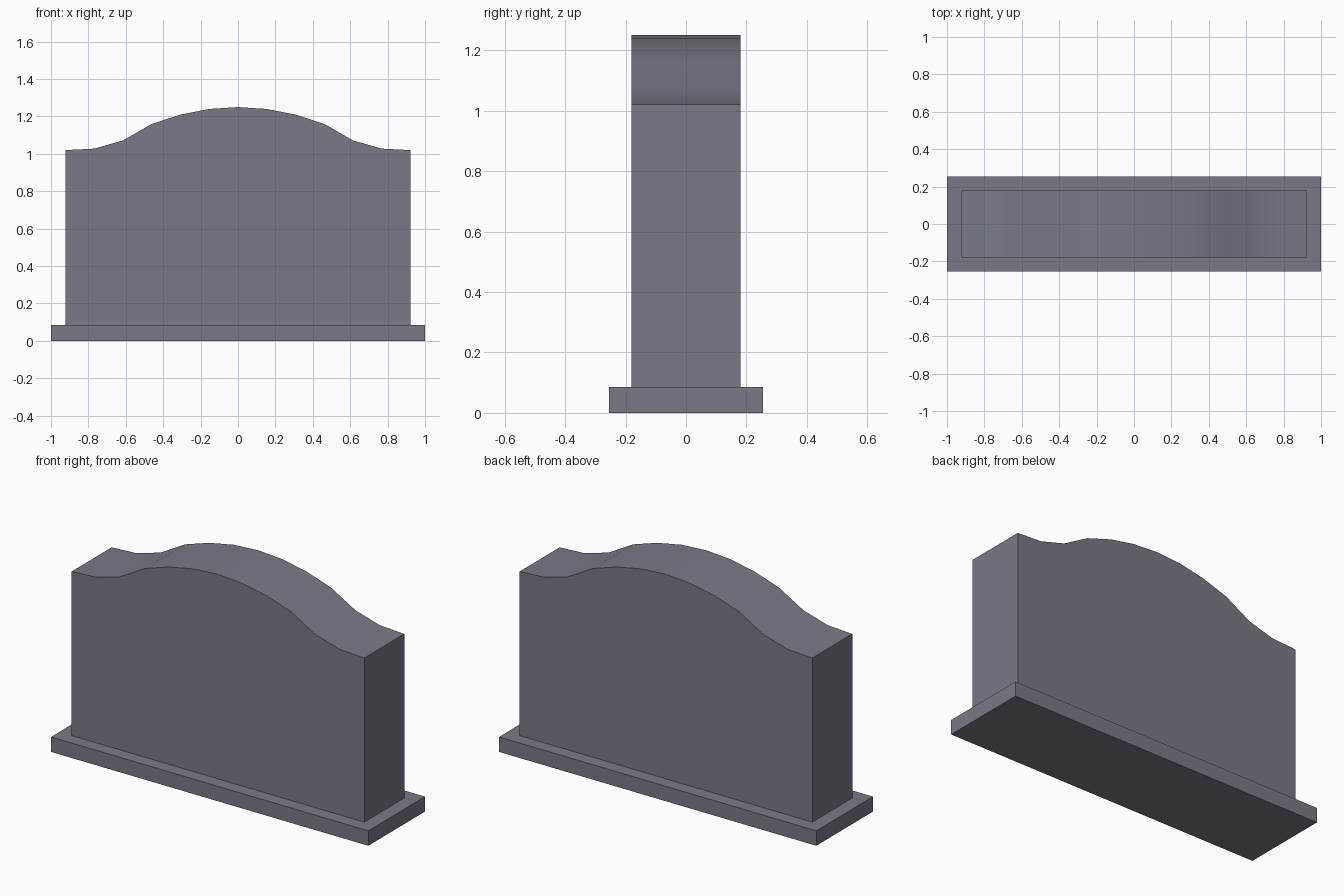
import bpy, bmesh, math

if "Cube" in bpy.data.objects:
    bpy.data.objects.remove(bpy.data.objects["Cube"])

stone = bpy.data.materials.new("blue_grey_stone")
stone.diffuse_color = (0.19, 0.195, 0.24, 1.0)
stone.use_nodes = True
stone.node_tree.nodes["Principled BSDF"].inputs["Base Color"].default_value = stone.diffuse_color


def extrude_profile(name, outline, half_depth):
    """Extrude an x-z outline symmetrically along y."""
    bm = bmesh.new()
    face = bm.faces.new([bm.verts.new((x, -half_depth, z)) for x, z in outline])
    result = bmesh.ops.extrude_face_region(bm, geom=[face])
    verts = [v for v in result["geom"] if isinstance(v, bmesh.types.BMVert)]
    bmesh.ops.translate(bm, verts=verts, vec=(0, 2 * half_depth, 0))
    bmesh.ops.recalc_face_normals(bm, faces=bm.faces[:])
    mesh = bpy.data.meshes.new(name)
    bm.to_mesh(mesh)
    bm.free()
    mesh.materials.append(stone)
    obj = bpy.data.objects.new(name, mesh)
    bpy.context.collection.objects.link(obj)
    return obj


# Base slab
BASE_TOP = 0.085
extrude_profile("base_plinth", [(-1, 0), (1, 0), (1, BASE_TOP), (-1, BASE_TOP)], 0.255)

# Upright slab with a serpentine crest, heights from the centre outwards
heights = [1.25, 1.24, 1.21, 1.16, 1.072, 1.028, 1.02]
HALF_W = 0.922
n = len(heights) - 1
crest = [(HALF_W * i / n, heights[abs(i)]) for i in range(n, -n - 1, -1)]
slab = extrude_profile("upright_slab", [(-HALF_W, BASE_TOP), (HALF_W, BASE_TOP)] + crest, 0.18)

# Smooth the crest, keep corners sharp
bpy.context.view_layer.objects.active = slab
slab.select_set(True)
bpy.ops.object.shade_smooth_by_angle(angle=math.radians(35))
